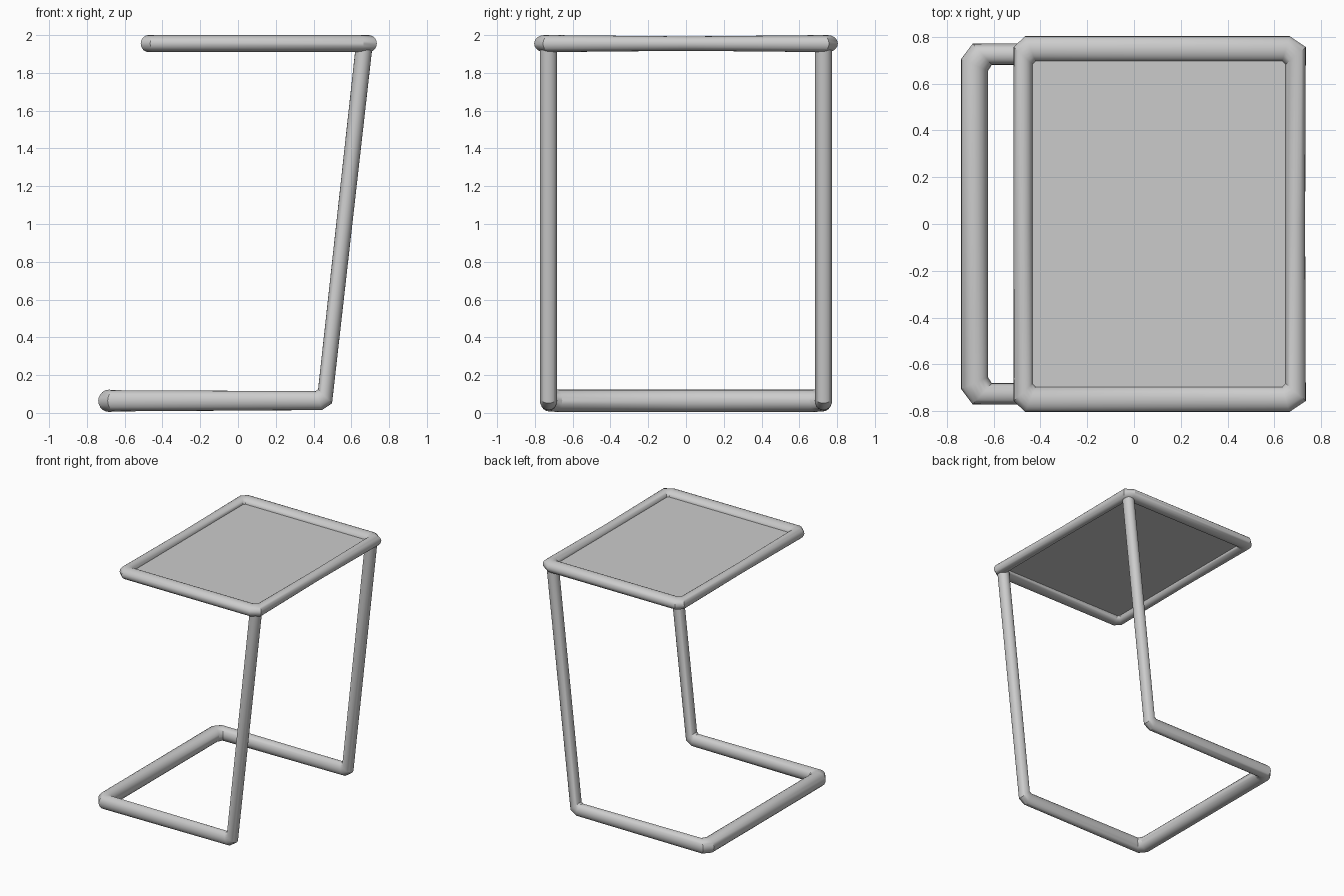
import bpy, bmesh, math
from mathutils import Vector

if "Cube" in bpy.data.objects:
    bpy.data.objects.remove(bpy.data.objects["Cube"])

SIDES = 20


def loft(name, rings, closed=False):
    """Skin elliptical rings given as (outer point, inner point, half-height vector)."""
    bm = bmesh.new()
    loops = []
    for a, b, v in rings:
        a, b, v = Vector(a), Vector(b), Vector(v)
        c, u = (a + b) / 2, (a - b) / 2
        loops.append([bm.verts.new(c + u * math.cos(t) + v * math.sin(t))
                      for t in (2 * math.pi * i / SIDES for i in range(SIDES))])
    pairs = list(zip(loops, loops[1:]))
    if closed:
        pairs.append((loops[-1], loops[0]))
    else:
        bm.faces.new(loops[0])
        bm.faces.new(loops[-1])
    for p, q in pairs:
        for i in range(SIDES):
            j = (i + 1) % SIDES
            bm.faces.new((p[i], p[j], q[j], q[i]))
    bmesh.ops.recalc_face_normals(bm, faces=bm.faces)
    me = bpy.data.meshes.new(name)
    bm.to_mesh(me)
    bm.free()
    ob = bpy.data.objects.new(name, me)
    bpy.context.collection.objects.link(ob)
    bpy.ops.object.select_all(action='DESELECT')
    ob.select_set(True)
    bpy.context.view_layer.objects.active = ob
    bpy.ops.object.shade_smooth_by_angle(angle=math.radians(30))
    return ob


def flip(ring):
    return tuple((p[0], -p[1], p[2]) for p in ring)


# Table top frame: chamfered rectangular tube loop
Z = 1.955


def flat(ox, oy, ix, iy, h=0.045):
    return ((ox, oy, Z), (ix, iy, Z), (0, 0, h))


half = [
    flat(-0.515, 0.757, -0.433, 0.682),
    flat(-0.465, 0.804, -0.421, 0.696),
    flat(0.665, 0.804, 0.634, 0.696),
    flat(0.735, 0.757, 0.648, 0.682),
]
mid_left = flat(-0.515, 0, -0.433, 0, 0.038)
mid_right = flat(0.732, 0, 0.648, 0, 0.038)
loft("top_frame", [mid_left] + half + [mid_right] + [flip(r) for r in reversed(half)],
     closed=True)

# Thin table top panel set inside the frame
bpy.ops.mesh.primitive_cube_add(size=1, location=(0.1075, 0, Z))
panel = bpy.context.object
panel.name = "top_panel"
panel.scale = (1.10, 1.41, 0.01)

# Base and legs: one bent tube, from floor bar along the sides and up to the top
B = 0.064
side = [
    ((-0.74, 0.705, B), (-0.625, 0.655, B), (0, 0, 0.059)),
    ((-0.69, 0.772, B), (-0.608, 0.681, B), (0, 0, 0.056)),
    ((0.428, 0.774, 0.065), (0.428, 0.682, 0.065), (-0.017, 0, 0.050)),
    ((0.461, 0.774, 0.088), (0.461, 0.682, 0.088), (-0.037, 0, 0.037)),
    ((0.669, 0.773, 1.955), (0.669, 0.682, 1.955), (-0.044, 0, 0.005)),
]
middle = ((-0.74, 0, B), (-0.625, 0, B), (0, 0, 0.059))
loft("base_and_legs", [flip(r) for r in reversed(side)] + [middle] + side)
